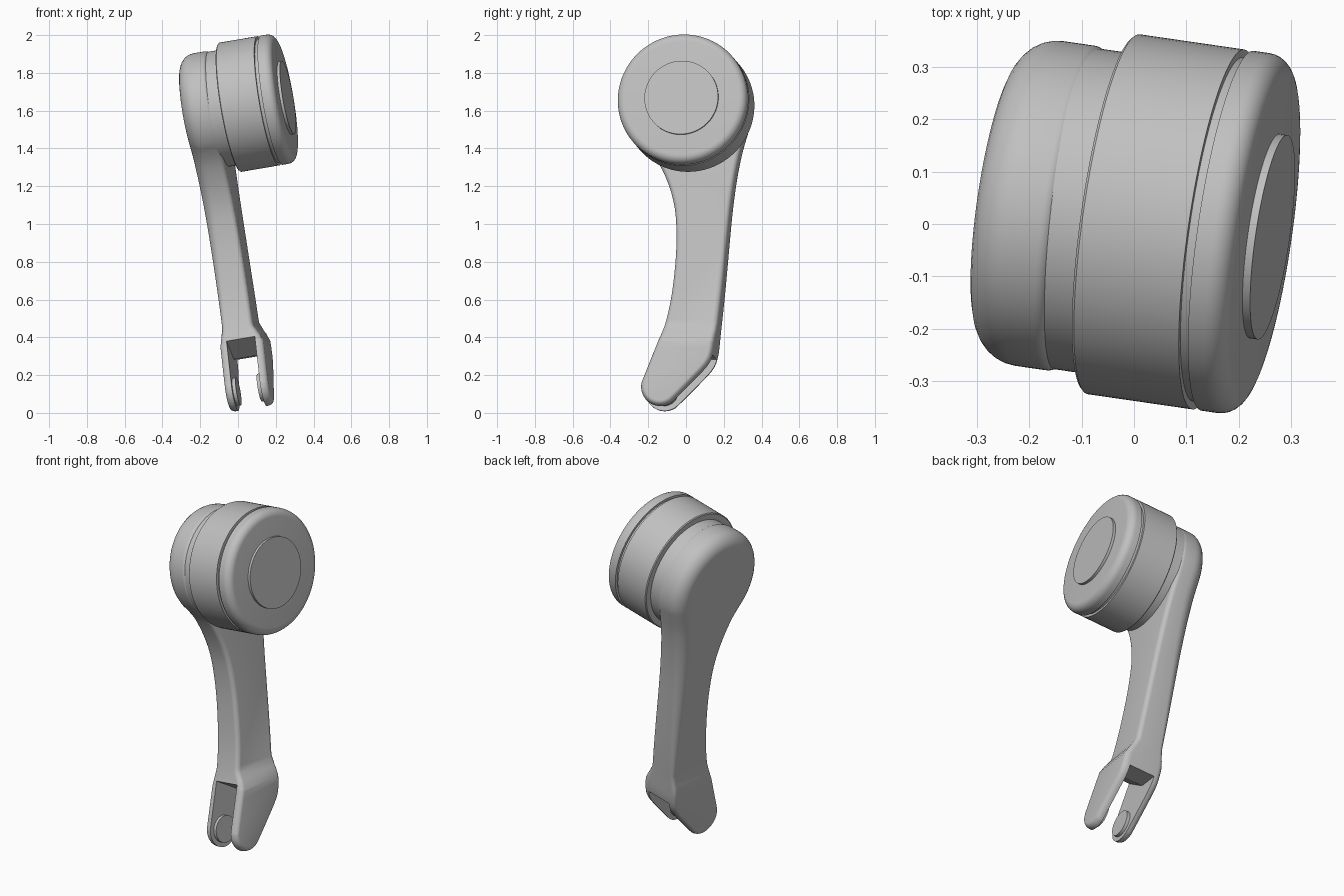
import bpy, bmesh, math
from mathutils import Vector, Matrix

cube = bpy.data.objects.get("Cube")
if cube:
    bpy.data.objects.remove(cube)

mat = bpy.data.materials.new("light_grey")
mat.use_nodes = True
GREY = (0.53, 0.53, 0.53, 1)
mat.diffuse_color = GREY
mat.node_tree.nodes["Principled BSDF"].inputs["Base Color"].default_value = GREY

# Tilted frame: local x runs along the drum axis, origin on that axis
ax = Vector((1, -0.145, 0.17)).normalized()
ay = Vector((0.145, 1, 0)).normalized()
az = ax.cross(ay)
FRAME = Matrix.Translation((0, 0.013, 1.625)) @ Matrix((ax, ay, az)).transposed().to_4x4()


def plane_point(y, z):
    """Side-on position turned into the tilted frame."""
    v = (z - 1.595) / 0.986
    return Vector(((y - 0.038 - 0.024 * v) / 0.99, v))


def add_object(name, bm):
    bmesh.ops.recalc_face_normals(bm, faces=bm.faces)
    mesh = bpy.data.meshes.new(name)
    bm.to_mesh(mesh)
    bm.free()
    mesh.materials.append(mat)
    obj = bpy.data.objects.new(name, mesh)
    bpy.context.collection.objects.link(obj)
    obj.matrix_world = FRAME
    return obj


def loft(rings):
    bm = bmesh.new()
    loops = [[bm.verts.new(p) for p in ring] for ring in rings]
    n = len(loops[0])
    for a, b in zip(loops, loops[1:]):
        for i in range(n):
            j = (i + 1) % n
            bm.faces.new((a[i], a[j], b[j], b[i]))
    bm.faces.new(loops[0])
    bm.faces.new(loops[-1])
    return bm


def turned(name, profile, centre=(0, 0), segments=96):
    """Solid of revolution about local x from (position, radius) pairs."""
    turns = [2 * math.pi * i / segments for i in range(segments)]
    return add_object(name, loft([[(s, centre[0] + r * math.cos(t), centre[1] + r * math.sin(t))
                                   for t in turns] for s, r in profile]))


def arc(cy, cz, r, start, end, steps):
    angles = [math.radians(start + (end - start) * i / steps) for i in range(steps + 1)]
    return [(cy + r * math.cos(t), cz + r * math.sin(t)) for t in angles]


def smooth_loop(pts, sub=3):
    """Closed Catmull-Rom curve."""
    out, n = [], len(pts)
    for i in range(n):
        p0, p1, p2, p3 = (Vector(pts[(i + k) % n]) for k in (-1, 0, 1, 2))
        for k in range(sub):
            t = k / sub
            out.append(0.5 * (2 * p1 + (p2 - p0) * t + (2 * p0 - 5 * p1 + 4 * p2 - p3) * t * t
                              + (3 * p1 - p0 - 3 * p2 + p3) * t ** 3))
    return out


# Leg outline: head arc, front edge, rounded fork tip, back edge
END = (-0.125, 0.122)
front = [(-0.135, 1.31), (-0.085, 1.2), (-0.053, 1.08), (-0.043, 0.95), (-0.046, 0.82),
         (-0.062, 0.66), (-0.085, 0.53), (-0.118, 0.41), (-0.165, 0.29)]
back = [(0.04, 0.145), (0.125, 0.235), (0.155, 0.3), (0.17, 0.4), (0.2, 0.65),
        (0.235, 1.0), (0.255, 1.16), (0.275, 1.28), (0.3, 1.39)]
outline = smooth_loop(arc(0.038, 1.595, 0.31, -20, 225, 28) + front
                      + arc(*END, 0.1, 155, 315, 10) + back)

count = len(outline)
inward = []
for i in range(count):
    d = (outline[(i + 1) % count] - outline[i - 1]).normalized()
    inward.append(Vector((-d.y, d.x)))

LEFT, RIGHT = -0.265, -0.1


def left_radius(z):
    return 0.02 + 0.06 * min(1, max(0, (z - 0.45) / 0.95))


def leg_ring(side, angle):
    """One outline ring on the rounded rim of the chosen face."""
    ring = []
    for p, n in zip(outline, inward):
        r = left_radius(p.y) if side == LEFT else 0.025
        lift = r * (1 - math.sin(angle))
        q = plane_point(*(p + n * r * (1 - math.cos(angle))))
        ring.append((side + lift if side == LEFT else side - lift, q.x, q.y))
    return ring


STEPS = 7
quarter = [math.pi / 2 * i / STEPS for i in range(STEPS + 1)]
bm = loft([leg_ring(LEFT, t) for t in reversed(quarter)] + [leg_ring(RIGHT, t) for t in quarter])

# Flare the fork below the knee
knee_top, knee_low = plane_point(0, 0.465).y, plane_point(0, 0.36).y
for level in (knee_top, (knee_top + knee_low) / 2, knee_low):
    bmesh.ops.bisect_plane(bm, geom=bm.verts[:] + bm.edges[:] + bm.faces[:],
                           plane_co=(0, 0, level), plane_no=(0, 0, 1))
for v in bm.verts:
    f = min(1, max(0, (knee_top - v.co.z) / (knee_top - knee_low)))
    f = f * f * (3 - 2 * f)
    k = (v.co.x - LEFT) / (RIGHT - LEFT)
    v.co.x += f * (-0.022 * (1 - k) + 0.045 * k)
leg = add_object("leg", bm)

# Slot between the fork tines
slot = [plane_point(*p) for p in [(-0.3, 0.5), (0.03, 0.295), (0.3, 0.29), (0.3, -0.2), (-0.5, -0.2)]]
cutter = add_object("slot_cutter", loft([[(s, p.x, p.y) for p in slot] for s in (-0.248, -0.095)]))
cutter.hide_render = True
mod = leg.modifiers.new("slot", 'BOOLEAN')
mod.operation = 'DIFFERENCE'
mod.solver = 'EXACT'
mod.object = cutter
bpy.context.view_layer.update()
cut = bpy.data.meshes.new_from_object(leg.evaluated_get(bpy.context.evaluated_depsgraph_get()))
leg.modifiers.clear()
leg.data = cut
bpy.data.objects.remove(cutter)

# Head, drum, cap and raised disc
turned("head", [(-0.18, 0.309), (-0.04, 0.309)])
turned("drum", [(-0.045, 0.342), (-0.04, 0.347), (0.165, 0.347)])
turned("groove", [(0.16, 0.332), (0.19, 0.332)])
rim = 0.042
turned("cap", [(0.183, 0.347)] + [(0.256 - rim + rim * math.sin(t), 0.347 - rim + rim * math.cos(t))
                                  for t in quarter])
turned("cap_disc", [(0.25, 0.197), (0.271, 0.197)])

# Round pads on the inner faces of the tines
pad_centre = plane_point(*END)
turned("left_pad", [(-0.26, 0.075), (-0.23, 0.075)], pad_centre, 48)
turned("right_pad", [(-0.115, 0.075), (-0.085, 0.075)], pad_centre, 48)

bpy.ops.object.select_all(action='DESELECT')
for obj in bpy.context.collection.objects:
    if obj.type == 'MESH':
        obj.select_set(True)
        bpy.context.view_layer.objects.active = obj
bpy.ops.object.shade_smooth_by_angle(angle=math.radians(30))
